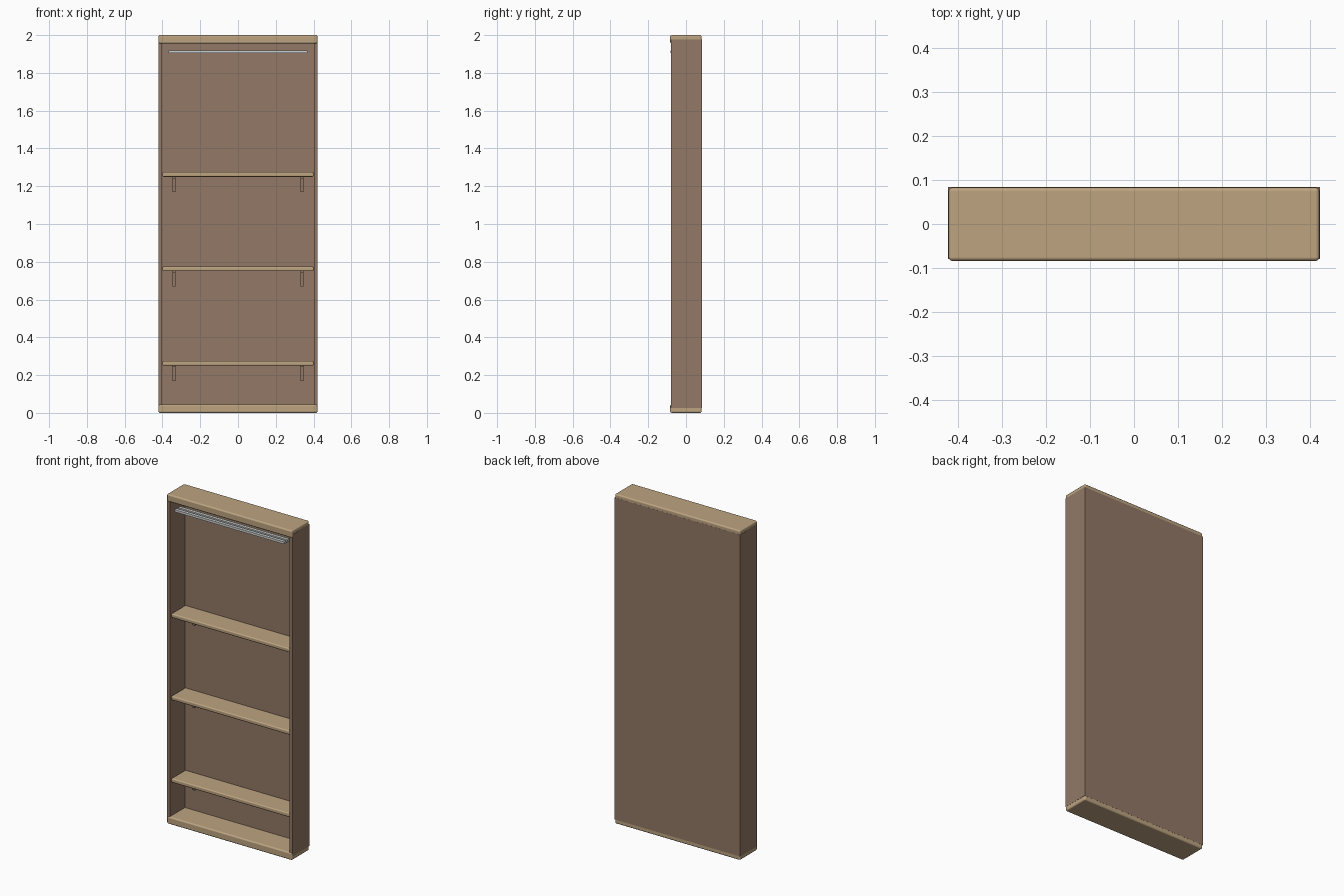
import bpy, bmesh
from mathutils import Vector

if "Cube" in bpy.data.objects:
    bpy.data.objects.remove(bpy.data.objects["Cube"])


def lin(c):
    c /= 255
    return c / 12.92 if c <= 0.04045 else ((c + 0.055) / 1.055) ** 2.4


def material(name, r, g, b):
    m = bpy.data.materials.new(name)
    m.diffuse_color = (lin(r), lin(g), lin(b), 1)
    m.use_nodes = True
    m.node_tree.nodes["Principled BSDF"].inputs["Base Color"].default_value = m.diffuse_color
    return m


BROWN = material("brown wood", 146, 121, 102)
TAN = material("tan wood", 189, 164, 129)
GREY = material("light grey", 205, 208, 206)


def box(name, lo, hi, mat, bevel=0.0):
    """Axis-aligned box between two corners, with optionally rounded edges."""
    lo, hi = Vector(lo), Vector(hi)
    bm = bmesh.new()
    bmesh.ops.create_cube(bm, size=1)
    for v in bm.verts:
        v.co = (lo + hi) / 2 + Vector(a * b for a, b in zip(v.co, hi - lo))
    mesh = bpy.data.meshes.new(name)
    bm.to_mesh(mesh)
    bm.free()
    mesh.materials.append(mat)
    ob = bpy.data.objects.new(name, mesh)
    bpy.context.collection.objects.link(ob)
    if bevel:
        mod = ob.modifiers.new("rounded", 'BEVEL')
        mod.width, mod.segments = bevel, 3
        for p in mesh.polygons:
            p.use_smooth = True
        mod.harden_normals = True
    return ob


# Case: rounded top and bottom boards, side panels and back panel
box("bottom_board", (-.421, -.084, 0), (.421, .083, .045), TAN, .009)
box("top_board", (-.421, -.084, 1.955), (.421, .083, 2), TAN, .009)
for side, s in (("left", -1), ("right", 1)):
    x0, x1 = sorted((s * .402, s * .422))
    box(side + "_side_panel", (x0, -.079, .025), (x1, .0835, 1.977), BROWN)
box("back_panel", (-.402, .066, .025), (.402, .0835, 1.977), BROWN)

# Shelves, each on a pair of L-shaped brackets
for i, z in enumerate((.25, .75, 1.25), 1):
    box(f"shelf_{i}", (-.4, -.072, z), (.4, .066, z + .025), TAN, .007)
    for side, s in (("left", -1), ("right", 1)):
        x0, x1 = s * .34 - .008, s * .34 + .008
        box(f"bracket_wall_{i}_{side}", (x0, .058, z - .08), (x1, .066, z), BROWN)
        box(f"bracket_arm_{i}_{side}", (x0, -.01, z - .008), (x1, .058, z), BROWN)

# Light strip: thin plate carrying two raised rails
box("light_plate", (-.367, -.083, 1.905), (.367, -.031, 1.911), GREY)
box("light_front_rail", (-.367, -.083, 1.911), (.367, -.064, 1.919), GREY)
box("light_back_rail", (-.367, -.05, 1.911), (.367, -.031, 1.919), GREY)
